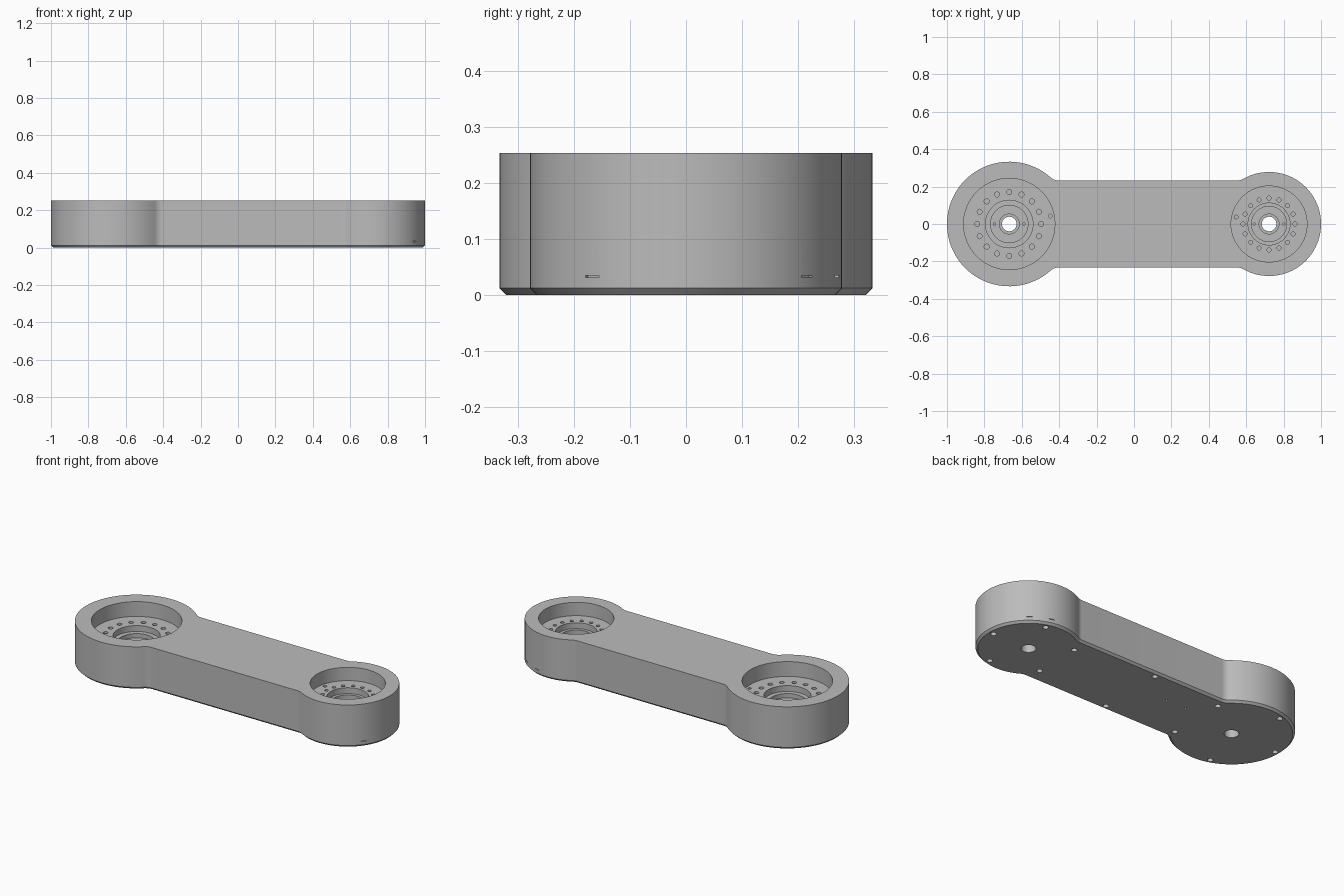
import bpy
import bmesh
from math import sin, cos, pi, tau, sqrt, atan2, radians
from mathutils import Matrix, Vector

cube = bpy.data.objects.get("Cube")
if cube:
    bpy.data.objects.remove(cube, do_unlink=True)

HEIGHT, CHAMFER = 0.253, 0.012
BIG_X, BIG_R = -0.667, 0.333
SMALL_X, SMALL_R = 0.722, 0.278
HALF_WIDTH, FILLET = 0.233, 0.06

grey = bpy.data.materials.new("machined grey")
grey.use_nodes = True
grey.diffuse_color = (0.5, 0.5, 0.5, 1)
grey.node_tree.nodes["Principled BSDF"].inputs["Base Color"].default_value = (0.5, 0.5, 0.5, 1)


def make_object(name, bm):
    bmesh.ops.recalc_face_normals(bm, faces=bm.faces)
    mesh = bpy.data.meshes.new(name)
    bm.to_mesh(mesh)
    bm.free()
    mesh.materials.append(grey)
    obj = bpy.data.objects.new(name, mesh)
    bpy.context.collection.objects.link(obj)
    return obj


def arc(cx, cy, r, a, b, n):
    return [(cx + r * cos(a + (b - a) * i / n), cy + r * sin(a + (b - a) * i / n))
            for i in range(n + 1)]


def outline(inset):
    """Two round ends joined by a straight bar with filleted corners."""
    rb, rs = BIG_R - inset, SMALL_R - inset
    f = FILLET + inset
    y = HALF_WIDTH - inset + f
    db, ds = sqrt((rb + f) ** 2 - y * y), sqrt((rs + f) ** 2 - y * y)
    a, b = atan2(y, db), atan2(y, ds)
    xb, xs = BIG_X + db, SMALL_X - ds
    return (arc(BIG_X, 0, rb, a, tau - a, 72)
            + arc(xb, -y, f, pi - a, pi / 2, 8)[1:]
            + arc(xs, -y, f, pi / 2, b, 8)[:-1]
            + arc(SMALL_X, 0, rs, b - pi, pi - b, 64)
            + arc(xs, y, f, -b, -pi / 2, 8)[1:]
            + arc(xb, y, f, -pi / 2, a - pi, 8)[:-1])


def build_body():
    bm = bmesh.new()
    rings = [[bm.verts.new((x, y, z)) for x, y in outline(inset)]
             for inset, z in ((CHAMFER, 0), (0, CHAMFER), (0, HEIGHT))]
    n = len(rings[0])
    for low, high in zip(rings, rings[1:]):
        for i in range(n):
            j = (i + 1) % n
            bm.faces.new((low[i], low[j], high[j], high[i]))
    bm.faces.new(rings[0])
    bm.faces.new(rings[-1])
    return make_object("arm_body", bm)


def add_lathe(bm, x, profile, steps=64):
    verts = [bm.verts.new((x + r, 0, z)) for r, z in profile]
    edges = [bm.edges.new(pair) for pair in zip(verts, verts[1:])]
    bmesh.ops.spin(bm, geom=verts + edges, cent=(x, 0, 0), axis=(0, 0, 1),
                   angle=tau, steps=steps, use_merge=True)
    bmesh.ops.remove_doubles(bm, verts=bm.verts, dist=1e-5)


def add_hole(bm, x, y, r, low, high):
    bmesh.ops.create_cone(bm, cap_ends=True, segments=20, radius1=r, radius2=r,
                          depth=high - low,
                          matrix=Matrix.Translation((x, y, (low + high) / 2)))


def cut(body, name, bm):
    cutter = make_object(name, bm)
    cutter.hide_render = True
    mod = body.modifiers.new(name, "BOOLEAN")
    mod.operation, mod.solver, mod.object = "DIFFERENCE", "EXACT", cutter
    bpy.context.view_layer.objects.active = body
    bpy.ops.object.modifier_apply(modifier=mod.name)
    bpy.data.objects.remove(cutter, do_unlink=True)


body = build_body()

# Stepped bearing pockets: x, pocket, bore, step and hub radii, floor height
pockets = [(BIG_X, 0.244, 0.127, 0.1, 0.165), (SMALL_X, 0.203, 0.112, 0.094, 0.174)]
bores = bmesh.new()
for x, pocket, bore, step, floor in pockets:
    ledge = floor - 0.035
    seat = ledge - 0.025
    add_lathe(bores, x, [(0, HEIGHT + 0.1), (pocket, HEIGHT + 0.1), (pocket, floor),
                         (bore, floor), (bore, ledge), (step, ledge), (step, seat),
                         (0.053, seat), (0.053, 0.05), (0.039, 0.05),
                         (0.039, -0.1), (0, -0.1)])
cut(body, "pocket_cutter", bores)

holes = bmesh.new()
# Bolt circles, locating pin holes and hub pin holes
rings = [(BIG_X, 0.171, 0.0135, 0.165, 0.223, 11), (SMALL_X, 0.139, 0.0105, 0.174, 0.18, 168)]
for x, ring, r, floor, pin, angle in rings:
    for i in range(16):
        t = tau * i / 16
        add_hole(holes, x + ring * cos(t), ring * sin(t), r, floor - 0.05, floor + 0.02)
    t = radians(angle)
    add_hole(holes, x + pin * cos(t), pin * sin(t), 0.01, floor - 0.05, floor + 0.02)
    for side in (-1, 1):
        add_hole(holes, x + side * 0.079, 0, 0.006, floor - 0.08, floor - 0.05)

# Cover screw holes underneath
for x, ring, start in ((BIG_X, 0.298, pi), (SMALL_X, 0.24, 0)):
    for i in range(5):
        t = start + tau * i / 5
        add_hole(holes, x + ring * cos(t), ring * sin(t), 0.016, -0.02, 0.02)
for side in (-1, 1):
    add_hole(holes, 0.025, side * 0.2, 0.016, -0.02, 0.02)
for x in (-0.18, -0.31):
    add_hole(holes, x, 0.05, 0.006, -0.02, 0.02)

# Fine slots low on the wall of the small end
for angle in (-37, 51, 76):
    turn = Matrix.Rotation(radians(angle), 4, "Z")
    place = Matrix.Translation((SMALL_X, 0, 0.033)) @ turn @ Matrix.Translation((SMALL_R, 0, 0))
    bmesh.ops.create_cube(holes, size=1,
                          matrix=place @ Matrix.Diagonal(Vector((0.016, 0.03, 0.003, 1))))
cut(body, "hole_cutter", holes)

# Smooth round walls with crisp rims
bpy.ops.object.select_all(action="DESELECT")
body.select_set(True)
bpy.context.view_layer.objects.active = body
bpy.ops.object.shade_smooth_by_angle(angle=radians(30))
